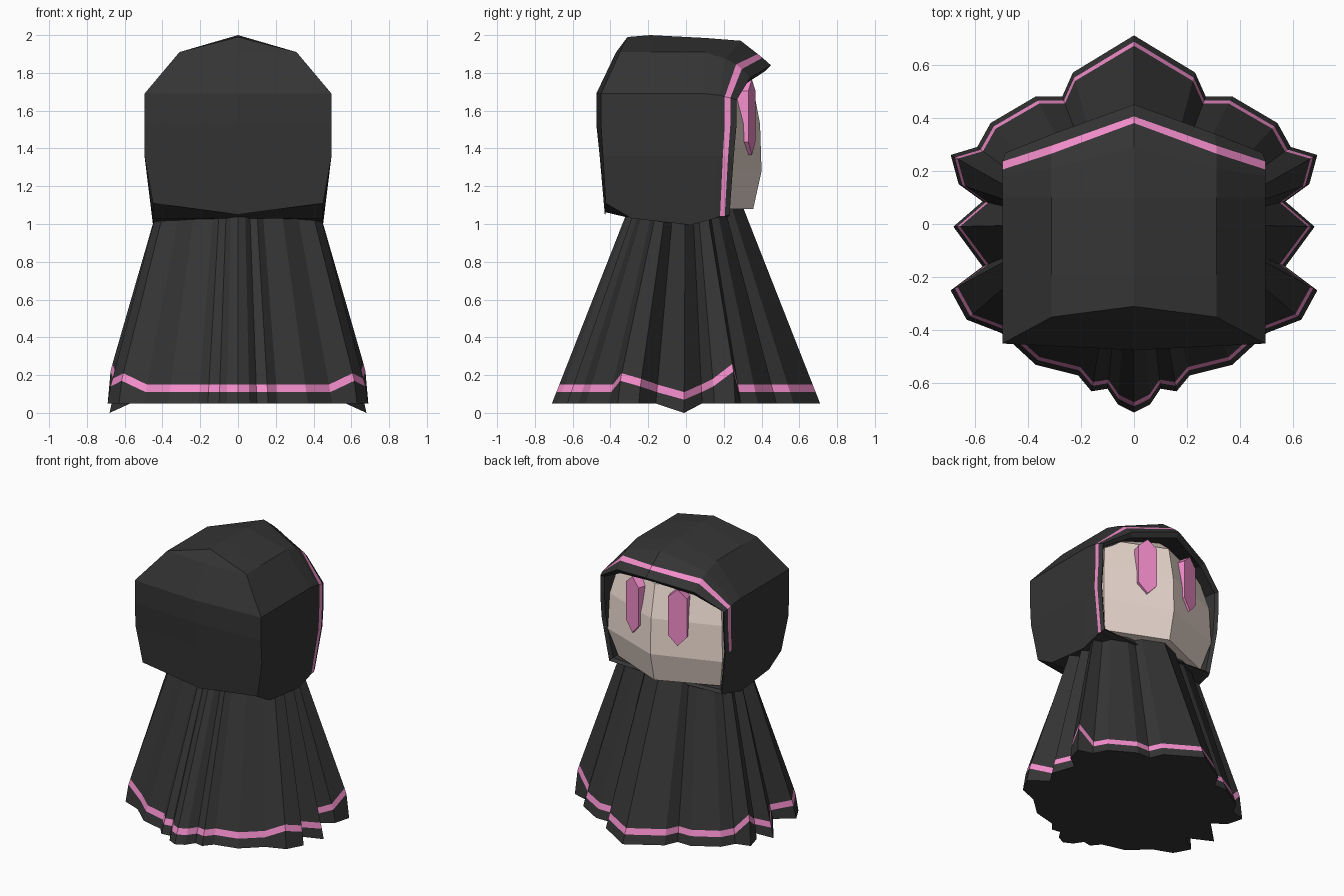
import bpy, bmesh, math

if "Cube" in bpy.data.objects:
    bpy.data.objects.remove(bpy.data.objects["Cube"])


def material(name, rgb):
    m = bpy.data.materials.new(name)
    m.diffuse_color = (*rgb, 1)
    m.use_nodes = True
    m.node_tree.nodes["Principled BSDF"].inputs["Base Color"].default_value = m.diffuse_color
    return m


CLOTH = material("dark_cloth", (0.035, 0.035, 0.035))
PINK = material("pink_trim", (0.90, 0.27, 0.60))
SKIN = material("skin", (0.86, 0.72, 0.65))


def mirrored(half):
    # closed loop from a half outline that starts and ends on x = 0
    return half + [(-x, y, z) for x, y, z in reversed(half[1:-1])]


def loft(name, rings, mats, trim=None, caps=(True, True)):
    # trim(strip, column) is True where a face takes the second material
    bm = bmesh.new()
    loops = [[bm.verts.new(p) for p in r] for r in rings]
    n = len(rings[0])
    for i in range(len(loops) - 1):
        for j in range(n):
            k = (j + 1) % n
            f = bm.faces.new((loops[i][j], loops[i][k], loops[i + 1][k], loops[i + 1][j]))
            if trim and trim(i, j):
                f.material_index = 1
    for loop, wanted in zip((loops[0], loops[-1]), caps):
        if wanted:
            bm.faces.new(loop)
    bmesh.ops.remove_doubles(bm, verts=bm.verts, dist=0.0005)
    bmesh.ops.recalc_face_normals(bm, faces=bm.faces)
    me = bpy.data.meshes.new(name)
    bm.to_mesh(me)
    bm.free()
    for m in mats:
        me.materials.append(m)
    ob = bpy.data.objects.new(name, me)
    bpy.context.collection.objects.link(ob)
    return ob


# Pleated robe: half hem outline, tapering to the neck; a few pleats lift the trim
hem = [(0, .71), (.23, .57), (.27, .48), (.37, .48), (.54, .38), (.59, .29), (.69, .26),
       (.66, .15), (.57, .085), (.68, -.01), (.57, -.16), (.69, -.25), (.63, -.36),
       (.50, -.41), (.37, -.53), (.21, -.57), (.16, -.63), (.10, -.62), (.06, -.68), (0, -.71)]
lifts = {6: .11, 7: .03, 9: -.04, 11: .03, 12: .06}


def robe_ring(z, trim_line=False):
    t = (z - .05) / 1.03
    pts = []
    for i, (x, y) in enumerate(hem):
        h = z
        if trim_line:
            h += lifts.get(i, 0)
        elif i == 9 and z < .1:
            h = 0
        pts.append((x * (1 - .38 * t), y * (1 - .57 * t), h))
    return mirrored(pts)


loft("robe", [robe_ring(.05), robe_ring(.11, True), robe_ring(.15, True), robe_ring(1.08)],
     [CLOTH, PINK], lambda i, j: i == 1)

# Hood: one arch swept from the back seam to the peaked rim, then back in as lining
arch = [(0, 2.0), (.31, 1.91), (.495, 1.69), (.495, 1.53), (.495, 1.36), (.45, 1.03), (0, 1.03)]


def hood_ring(width, crown, shoulder, side, lean, drop, shoulder_drop, corner_lift):
    low = side + 2.5 * lean
    ys = [crown, shoulder, side, side, side + lean, low, low]
    zs = [-drop, -shoulder_drop, -shoulder_drop * .25, 0, 0, corner_lift, corner_lift * .4]
    return mirrored([(x * width, y, z + d) for (x, z), y, d in zip(arch, ys, zs)])


# width, crown y, shoulder y, side y, lean, crown drop, shoulder drop, corner lift
stations = [(0, -.31, -.37, -.475, .018, .01, 0, .02),
            (1, -.31, -.35, -.45, .01, .01, 0, .08),
            (1, -.19, -.19, -.19, -.04, 0, 0, 0),
            (1, .10, .10, .10, -.03, .015, 0, -.035),
            (1, .29, .21, .18, -.01, .03, .035, 0),
            (1, .38, .265, .205, -.01, .10, .065, .01),
            (1, .405, .295, .235, -.012, .12, .09, .01),
            (.98, .45, .34, .268, -.015, .16, .135, .02),
            (.94, .42, .32, .25, -.015, .19, .165, .04),
            (.92, .08, .06, .05, 0, .10, .09, .05)]
loft("hood", [hood_ring(*s) for s in stations], [CLOTH, PINK],
     lambda i, j: i == 5 and j not in (5, 6, 7), caps=(False, True))

# Face: two flat cheeks meeting at a centre ridge, rows from chin to brow
loft("face", [mirrored([(0, .40 * s, z), (.45 * s, .235 * s * s, z), (.40 * s, .06, z), (0, .06, z)])
              for z, s in ((1.08, .89), (1.28, 1), (1.53, .98), (1.76, .87), (1.84, .65))],
     [SKIN])


# Eyes: tall six-sided prisms lying flat on the cheeks
def eye(name, side):
    outline = [(0, .20), (.065, .14), (.065, -.13), (0, -.20), (-.065, -.13), (-.065, .14)]
    ob = loft(name, [[(x, y, z) for x, z in outline] for y in (-.05, .025)], [PINK])
    ob.location = (side * .17, .325, 1.565)
    ob.rotation_euler.z = -side * math.radians(17)


for label, side in (("left_eye", -1), ("right_eye", 1)):
    eye(label, side)
